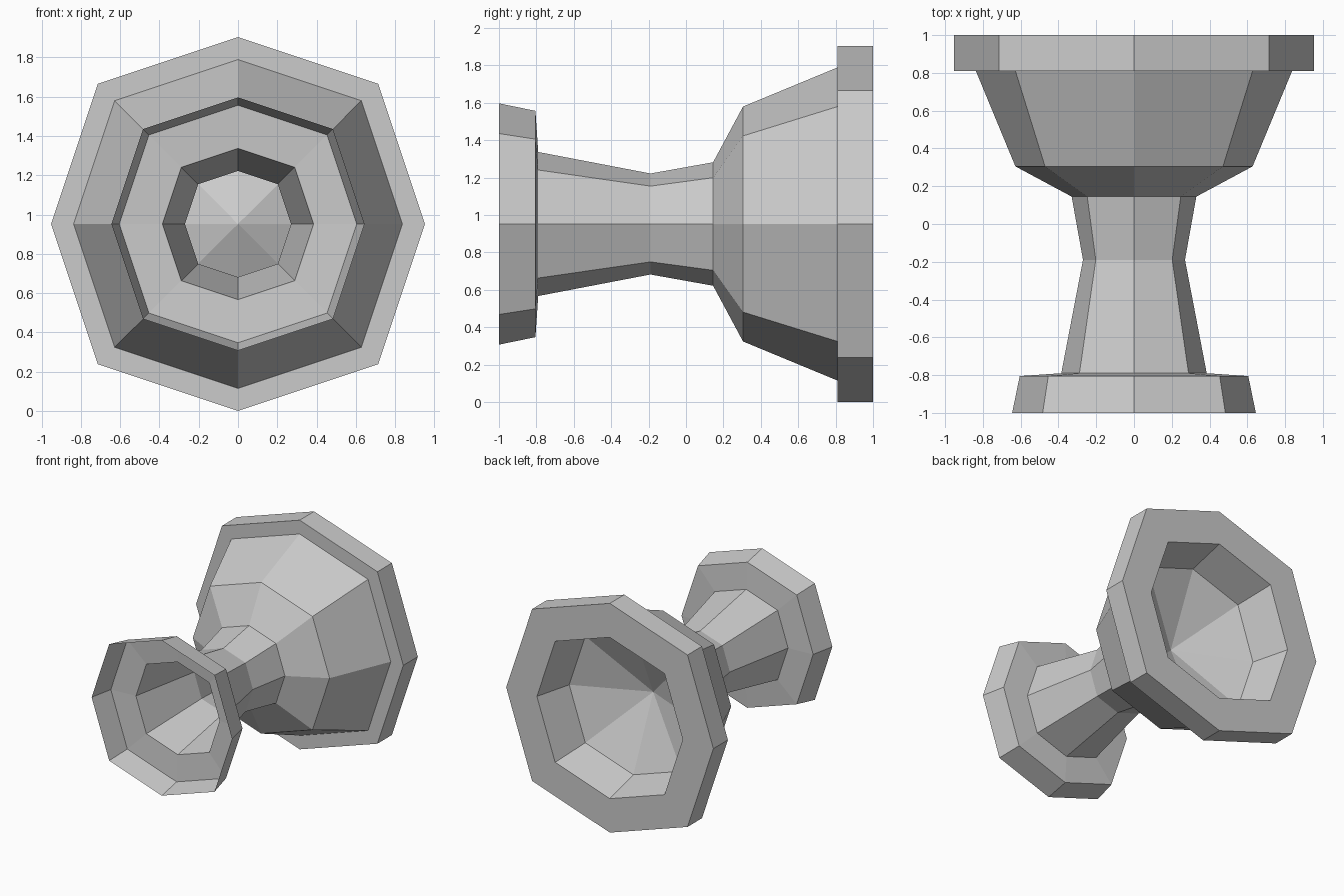
import bpy, bmesh

cube = bpy.data.objects.get("Cube")
if cube:
    bpy.data.objects.remove(cube, do_unlink=True)

CENTRE_Z = 0.952
DIAGONAL = 0.75  # corner reach along each axis, relative to the axis points
OCTAGON = [(1, 0), (DIAGONAL, DIAGONAL), (0, 1), (-DIAGONAL, DIAGONAL),
           (-1, 0), (-DIAGONAL, -DIAGONAL), (0, -1), (DIAGONAL, -DIAGONAL)]

grey = bpy.data.materials.new("light_grey")
grey.use_nodes = True
grey.diffuse_color = (0.6, 0.6, 0.6, 1)
grey.node_tree.nodes["Principled BSDF"].inputs["Base Color"].default_value = grey.diffuse_color


def loft(name, profile):
    """Join eight-sided rings given as (y, radius); radius 0 closes to a point."""
    bm = bmesh.new()
    rings = []
    for y, r in profile:
        if r == 0:
            rings.append([bm.verts.new((0, y, CENTRE_Z))] * 8)
        else:
            rings.append([bm.verts.new((r * u, y, CENTRE_Z + r * v)) for u, v in OCTAGON])
    for a, b in zip(rings, rings[1:]):
        for i in range(8):
            j = (i + 1) % 8
            corners = [a[i], b[i], b[j], a[j]]
            bm.faces.new(list(dict.fromkeys(corners)))
    mesh = bpy.data.meshes.new(name)
    bm.to_mesh(mesh)
    bm.free()
    mesh.materials.append(grey)
    obj = bpy.data.objects.new(name, mesh)
    bpy.context.scene.collection.objects.link(obj)
    return obj


# Open flared dish at the front, with a hole into the hollow neck
loft("front_dish", [(-1, 0.645), (-0.805, 0.605), (-0.79, 0.385)])
# Waisted hollow neck
loft("neck", [(-0.79, 0.385), (-0.19, 0.27), (0.145, 0.33)])
# Widening outer bowl
loft("bowl", [(0.145, 0.33), (0.305, 0.628), (0.81, 0.837)])
# Thick back rim
loft("back_rim", [(0.81, 0.837), (0.81, 0.952), (1, 0.952), (1, 0.67)])
# Hollow inside the back, narrowing to a point
loft("back_funnel", [(1, 0.67), (0.69, 0.59), (0.43, 0)])
